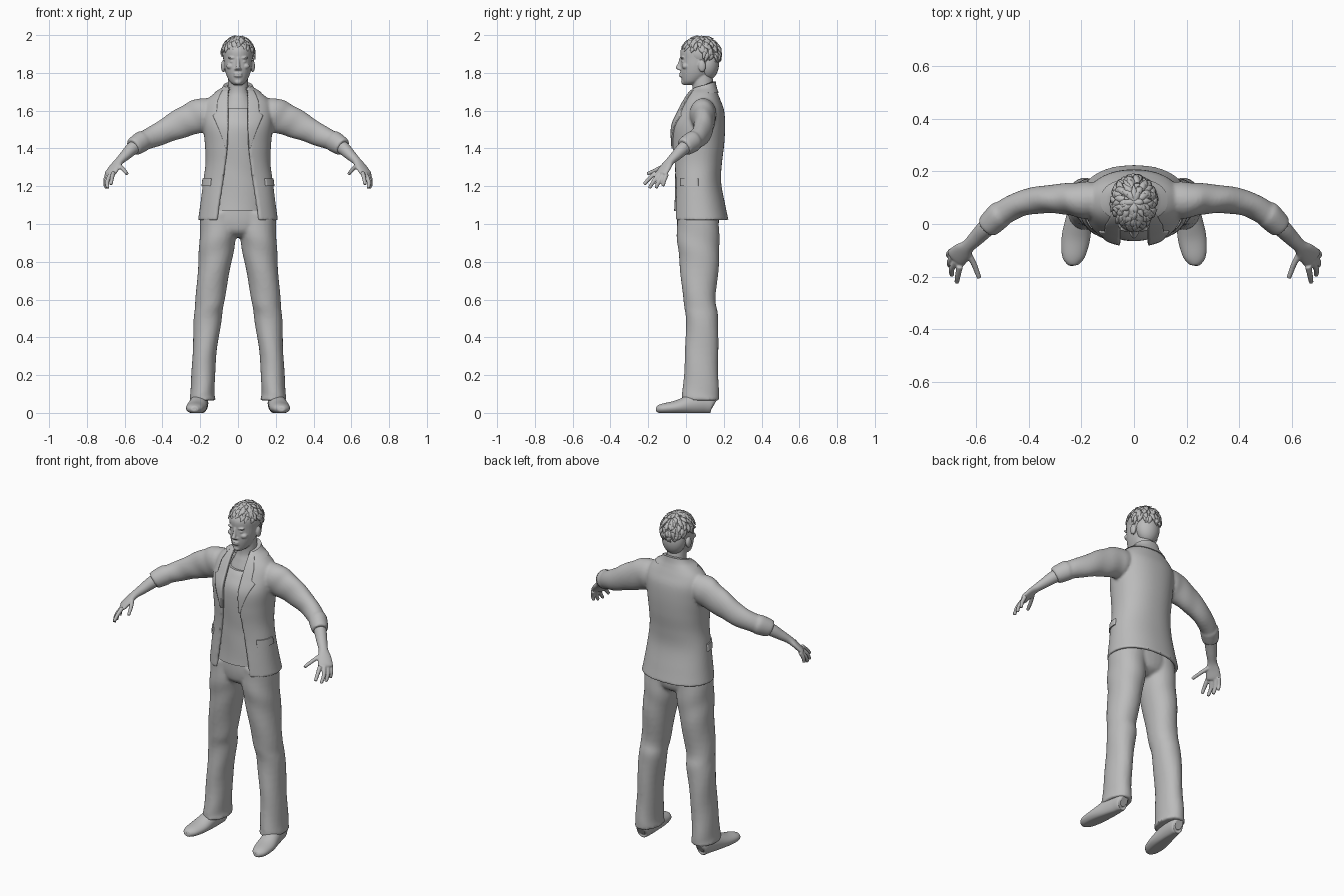
import bpy, bmesh, math, random
from mathutils import Vector

random.seed(4)
if "Cube" in bpy.data.objects:
    bpy.data.objects.remove(bpy.data.objects["Cube"], do_unlink=True)

grey = bpy.data.materials.new("plain_grey")
grey.use_nodes = True
grey.diffuse_color = (0.5, 0.5, 0.5, 1)
grey.node_tree.nodes["Principled BSDF"].inputs["Base Color"].default_value = (0.5, 0.5, 0.5, 1)
UP = Vector((0, 0, 1))


def spline(keys, steps):
    """Smooth interpolation through tuples of numbers."""
    out = []
    for i in range(len(keys) - 1):
        quad = [keys[max(0, min(len(keys) - 1, i + k))] for k in (-1, 0, 1, 2)]
        for s in range(steps):
            t = s / steps
            out.append([b + 0.5 * t * (c - a + t * (2 * a - 5 * b + 4 * c - d + t * (3 * (b - c) + d - a)))
                        for a, b, c, d in zip(*quad)])
    return out + [list(keys[-1])]


def power(v, p):
    return math.copysign(abs(v) ** p, v)


def skin(bm, rings, side=1):
    """Bridge equal rings of points into a closed body."""
    rows = [[bm.verts.new((p[0] * side, p[1], max(p[2], 0))) for p in r] for r in rings]
    n = len(rows[0])
    for a, b in zip(rows, rows[1:]):
        for k in range(n):
            bm.faces.new((a[k], a[(k + 1) % n], b[(k + 1) % n], b[k])).smooth = True
    bm.faces.new(rows[0][::-1])
    bm.faces.new(rows[-1])


def tube(bm, keys, side=1, flat=False, sides=32, steps=5, box=1, fold=0, ref=UP):
    """Keys are x, y, z and two radii; flat rings stay horizontal."""
    pts = spline(keys, steps)
    rings = []
    for i, (x, y, z, ra, rb) in enumerate(pts):
        if flat:
            u, v = Vector((1, 0, 0)), Vector((0, 1, 0))
        else:
            t = Vector(pts[min(i + 1, len(pts) - 1)][:3]) - Vector(pts[max(i - 1, 0)][:3])
            v = t.cross(ref).normalized()
            u = v.cross(t).normalized()
        ring = []
        for k in range(sides):
            a = math.tau * k / sides
            g = 1 + fold * math.sin(5 * i / steps + 2 * a)
            ring.append(Vector((x, y, z)) + u * ra * g * power(math.cos(a), box)
                        + v * rb * g * power(math.sin(a), box))
        rings.append(ring)
    skin(bm, rings, side)


def ball(bm, centre, radii, side=1):
    made = bmesh.ops.create_uvsphere(bm, u_segments=24, v_segments=16, radius=1)["verts"]
    for v in made:
        v.co = Vector([c + r * k for c, r, k in zip(centre, radii, v.co)])
        v.co.x *= side
        for f in v.link_faces:
            f.smooth = True


def finish(name, bm, voxel=0, smooth=3):
    bmesh.ops.recalc_face_normals(bm, faces=bm.faces)
    mesh = bpy.data.meshes.new(name)
    bm.to_mesh(mesh)
    bm.free()
    mesh.materials.append(grey)
    ob = bpy.data.objects.new(name, mesh)
    bpy.context.collection.objects.link(ob)
    if voxel:
        m = ob.modifiers.new("blend", 'REMESH')
        m.mode, m.voxel_size, m.use_smooth_shade = 'VOXEL', voxel, True
        m = ob.modifiers.new("soften", 'SMOOTH')
        m.factor, m.iterations = 0.5, smooth


# Jacket profile: height, centre y, half width, half depth, opening, rise at the back
COAT = [(1.02, .075, .212, .15, .115, 0), (1.1, .068, .2, .14, .105, 0), (1.22, .06, .185, .126, .085, 0),
        (1.32, .06, .172, .13, .07, 0), (1.42, .062, .175, .14, .058, 0), (1.52, .065, .185, .142, .055, 0),
        (1.6, .08, .185, .122, .055, 0), (1.655, .085, .165, .098, .055, 0), (1.7, .09, .115, .075, .054, 0),
        (1.72, .09, .08, .065, .05, .01), (1.735, .092, .07, .06, .05, .02)]
ROWS = spline(COAT, 6)
BOX = 0.9


def coat_at(z):
    for a, b in zip(ROWS, ROWS[1:]):
        if z <= b[0]:
            t = (z - a[0]) / (b[0] - a[0])
            return [p + (q - p) * t for p, q in zip(a, b)]
    return ROWS[-1]


def angle(row, x):
    return math.asin(min(1, x / row[2]) ** (1 / BOX))


def coat_ring(row, a0, a1, outer, inner, n):
    """A band of cloth following the jacket between two angles from the front."""
    z, cy, rx, ry, w, rise = row
    sweep = [a0 + (a1 - a0) * k / n for k in range(n + 1)]
    return [((rx + off) * power(math.sin(a), BOX), cy - (ry + off) * power(math.cos(a), BOX),
             z - rise * math.cos(a))
            for off, path in ((outer, sweep), (inner, sweep[::-1])) for a in path]


# Jacket body with sleeves
SLEEVE = [(.08, .09, 1.585, .07, .06), (.18, .09, 1.58, .088, .07), (.25, .095, 1.555, .085, .06),
          (.33, .094, 1.52, .074, .053), (.42, .08, 1.475, .06, .049), (.5, .04, 1.44, .052, .046),
          (.545, 0, 1.415, .046, .044)]
CUFF = [(.5, .042, 1.441, .051, .047), (.51, .034, 1.436, .056, .051), (.545, 0, 1.414, .051, .047),
        (.556, -.011, 1.406, .046, .042)]
bm = bmesh.new()
rings = []
for row in ROWS:
    a = angle(row, row[4])
    rings.append(coat_ring(row, a, math.tau - a, 0, -.02, 64))
skin(bm, rings)
for side in (1, -1):
    tube(bm, SLEEVE, side, fold=.02)
    tube(bm, CUFF, side)
finish("jacket", bm, .008, 2)

# Lapels, collar and pocket flaps laid on the jacket
LAPEL = [(1.4, .004), (1.5, .042), (1.575, .075), (1.59, .055), (1.65, .05), (1.7, .03), (1.72, .018)]
bm = bmesh.new()
for side in (1, -1):
    rings = []
    for (z0, w0), (z1, w1) in zip(LAPEL, LAPEL[1:]):
        for k in range(4):
            row = coat_at(z0 + (z1 - z0) * k / 4)
            wide = w0 + (w1 - w0) * k / 4
            rings.append(coat_ring(row, angle(row, row[4] - .002), angle(row, row[4] + wide), .006, -.006, 8))
    skin(bm, rings, side)
finish("lapels", bm)

bm = bmesh.new()
rings = []
for z in (1.695, 1.71, 1.72, 1.735):
    row = coat_at(z)
    a = angle(row, row[4])
    rings.append(coat_ring(row, a, math.tau - a, .006, -.012, 40))
skin(bm, rings)
finish("collar", bm)

bm = bmesh.new()
for side in (1, -1):
    skin(bm, [coat_ring(coat_at(z), .85, 1.6, .006, -.006, 12) for z in (1.2, 1.22, 1.24)], side)
finish("pocket_flaps", bm)

# Shirt
bm = bmesh.new()
tube(bm, [(0, .06, 1.07, .168, .123), (0, .06, 1.22, .16, .117), (0, .06, 1.35, .154, .12),
          (0, .063, 1.5, .162, .128), (0, .07, 1.58, .125, .103), (0, .072, 1.615, .095, .078)],
     flat=True, sides=48, fold=.008)
finish("shirt", bm)

# Trousers
LEG = [(.188, .076, .065, .069, .102), (.188, .078, .12, .064, .096), (.178, .082, .3, .063, .088),
       (.16, .085, .5, .074, .086), (.148, .071, .6, .077, .086), (.122, .07, .8, .088, .105),
       (.107, .064, .93, .097, .112), (.1, .063, 1.06, .098, .11)]
bm = bmesh.new()
tube(bm, [(0, .063, .93, .05, .06), (0, .063, .96, .15, .1), (0, .063, 1.02, .2, .112),
          (0, .063, 1.1, .184, .11)], flat=True)
for side in (1, -1):
    tube(bm, LEG, side, flat=True, box=.95, fold=.018)
finish("trousers", bm, .01, 3)

# Shoes
bm = bmesh.new()
for side in (1, -1):
    tube(bm, [(.196, .148, .045, .03, .022), (.197, .135, .05, .052, .036), (.2, .09, .052, .056, .043),
              (.208, .03, .045, .053, .048), (.22, -.05, .03, .036, .054), (.23, -.12, .023, .027, .044),
              (.232, -.15, .02, .018, .025), (.232, -.158, .02, .008, .01)], side)
finish("shoes", bm)

# Forearms and hands
FINGERS = [((.66, -.16, 1.272), (.668, -.195, 1.24), (.672, -.222, 1.21)),
           ((.675, -.142, 1.265), (.692, -.172, 1.225), (.69, -.194, 1.19)),
           ((.685, -.122, 1.262), (.7, -.145, 1.22), (.698, -.16, 1.19)),
           ((.692, -.102, 1.264), (.703, -.115, 1.23), (.702, -.122, 1.2)),
           ((.635, -.1, 1.315), (.608, -.15, 1.29), (.587, -.205, 1.265))]
bm = bmesh.new()
for side in (1, -1):
    tube(bm, [(.48, .055, 1.45, .036, .036), (.55, -.005, 1.407, .036, .035), (.595, -.05, 1.365, .028, .03),
              (.628, -.083, 1.333, .021, .026), (.65, -.105, 1.305, .018, .037), (.673, -.127, 1.272, .016, .041),
              (.68, -.134, 1.262, .011, .036)], side)
    for path in FINGERS:
        tube(bm, [(*p, r, r) for p, r in zip(path, (.012, .011, .009))], side, sides=12)
finish("forearms_and_hands", bm, .0045, 1)

# Head, neck and face
bm = bmesh.new()
tube(bm, [(0, .08, 1.5, .1, .1), (0, .086, 1.6, .098, .084), (0, .09, 1.66, .073, .067),
          (0, .092, 1.7, .057, .057), (0, .088, 1.76, .053, .055), (0, .08, 1.83, .05, .05)], flat=True)
tube(bm, [(0, .015, 1.736, .02, .027), (0, .03, 1.753, .043, .05), (0, .05, 1.79, .062, .078),
          (0, .06, 1.83, .072, .09), (0, .067, 1.87, .076, .096), (0, .067, 1.92, .076, .096),
          (0, .072, 1.96, .06, .075), (0, .075, 1.98, .03, .04)], flat=True)
tube(bm, [(0, -.026, 1.88, .008, .008), (0, -.034, 1.85, .009, .009), (0, -.041, 1.826, .013, .014),
          (0, -.03, 1.815, .012, .008)], flat=True, sides=16)
for z in (1.784, 1.796):
    ball(bm, (0, -.027, z), (.022, .01, .006))
ball(bm, (0, -.012, 1.752), (.02, .014, .014))
for side in (1, -1):
    ball(bm, (.03, -.019, 1.88), (.026, .01, .006), side)
    ball(bm, (.03, -.012, 1.86), (.014, .012, .007), side)
    ball(bm, (.012, -.032, 1.82), (.007, .01, .006), side)
    ball(bm, (.04, -.002, 1.835), (.022, .02, .016), side)
    ball(bm, (.078, .085, 1.835), (.012, .02, .031), side)
finish("head_and_neck", bm, .0045, 1)

# Hair: a close cap covered with swept locks
bm = bmesh.new()
ball(bm, (0, .08, 1.902), (.083, .095, .085))
ball(bm, (0, .115, 1.85), (.07, .06, .088))
CROWN = Vector((0, .08, 1.898))


def scalp(polar, turn, grow):
    s = math.sin(polar)
    return CROWN + grow * Vector((.083 * s * math.sin(turn), -.1 * s * math.cos(turn), .091 * math.cos(polar)))


for row in range(7):
    count = 9 + 3 * row
    for k in range(count):
        turn = math.tau * (k + random.uniform(.1, .9)) / count
        reach = 1.3 - .45 * math.cos(turn)
        polar = reach * (row + random.random() * .6) / 7
        swirl = random.uniform(-.15, .15)
        path = [scalp(polar, turn, .98), scalp(polar + .25, turn + swirl, 1.05),
                scalp(polar + random.uniform(.4, .6), turn + 2 * swirl, random.uniform(1.03, 1.14))]
        tube(bm, [(*p, r, 2 * r) for p, r in zip(path, (.006, .007, .0008))],
             sides=6, steps=3, ref=path[1] - CROWN)
finish("hair", bm)
